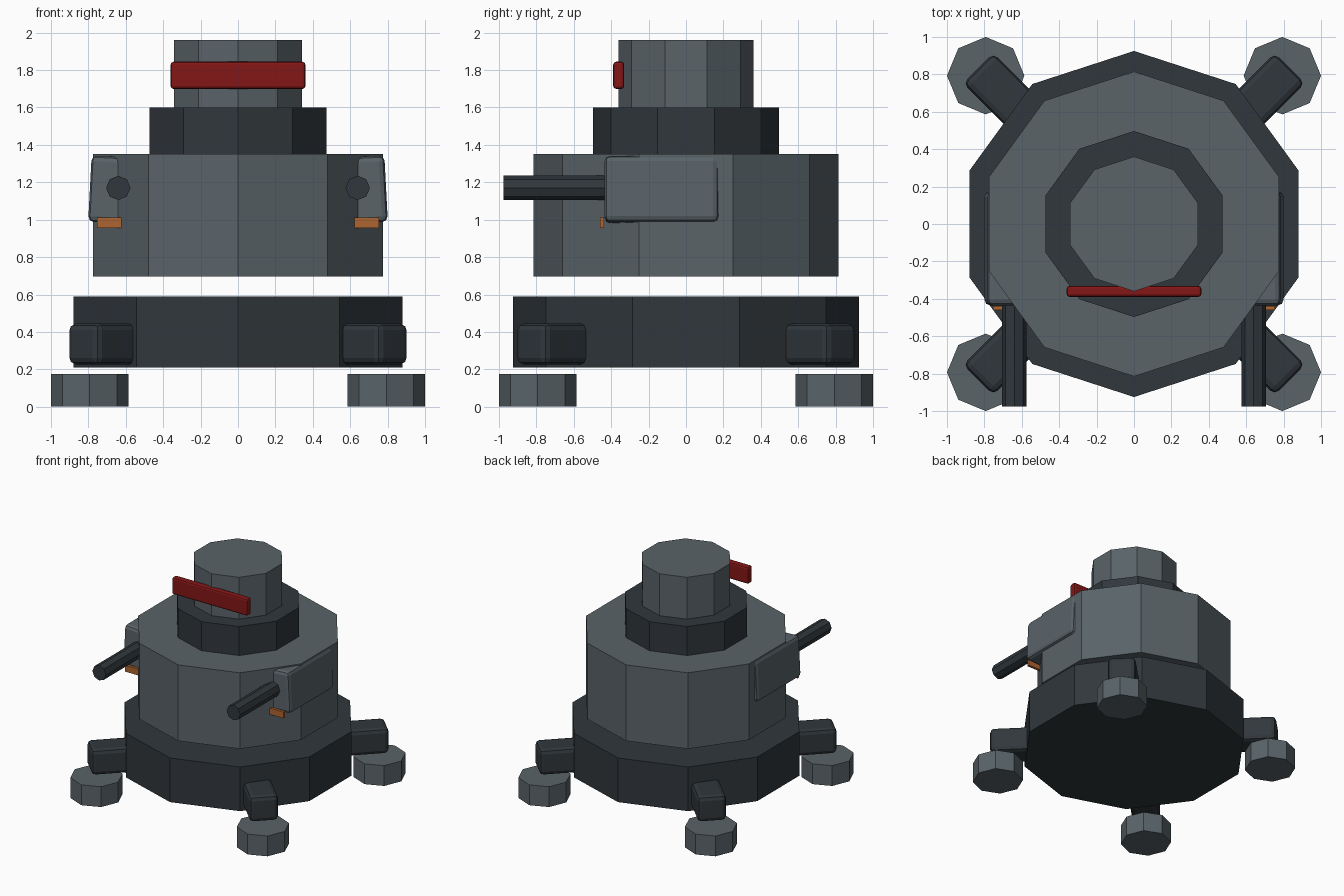
import bpy
from math import pi, radians

if "Cube" in bpy.data.objects:
    bpy.data.objects.remove(bpy.data.objects["Cube"])


def material(name, rgb):
    m = bpy.data.materials.new(name)
    m.diffuse_color = (*rgb, 1)
    m.use_nodes = True
    m.node_tree.nodes["Principled BSDF"].inputs["Base Color"].default_value = m.diffuse_color
    return m


GREY = material("steel_grey", (0.10, 0.125, 0.14))
DARK = material("dark_steel", (0.03, 0.038, 0.045))
RED = material("visor_red", (0.23, 0.008, 0.008))
ORANGE = material("orange", (0.42, 0.13, 0.03))


def finish(name, mat):
    ob = bpy.context.object
    ob.name = name
    ob.data.materials.append(mat)
    return ob


def prism(name, sides, r, z0, z1, mat, x=0, y=0, turn=0):
    bpy.ops.mesh.primitive_cylinder_add(vertices=sides, radius=r, depth=z1 - z0,
                                        location=(x, y, (z0 + z1) / 2), rotation=(0, 0, turn))
    return finish(name, mat)


def block(name, size, loc, mat, rot=(0, 0, 0), bevel=0.0):
    bpy.ops.mesh.primitive_cube_add(size=1, location=loc, rotation=rot)
    ob = finish(name, mat)
    ob.scale = size
    bpy.ops.object.transform_apply(location=False, rotation=False, scale=True)
    if bevel:
        b = ob.modifiers.new("rounding", "BEVEL")
        b.width = bevel
        b.segments = 2
    return ob


# stacked ten-sided hull; first vertex of a cylinder sits on +y
prism("base", 10, 0.925, 0.21, 0.59, DARK)
prism("body", 10, 0.815, 0.695, 1.35, GREY)
prism("neck", 10, 0.497, 1.35, 1.60, DARK)
prism("head", 10, 0.36, 1.60, 1.96, GREY)
block("visor", (0.72, 0.058, 0.145), (0, -0.36, 1.772), RED, bevel=0.015)

# four diagonal legs with octagonal feet
for sx, xname in ((-1, "left"), (1, "right")):
    for sy, yname in ((-1, "front"), (1, "back")):
        block(f"{yname}_{xname}_leg", (0.42, 0.23, 0.22),
              (sx * 0.685, sy * 0.685, 0.335), DARK,
              rot=(0, 0, sx * sy * pi / 4), bevel=0.035)
        prism(f"{yname}_{xname}_foot", 8, 0.207, 0.0, 0.175, GREY,
              x=sx * 0.793, y=sy * 0.793)

# side pods with barrels and marker strips
for s, side in ((-1, "left"), (1, "right")):
    block(f"{side}_pod", (0.31, 0.61, 0.355), (s * 0.637, -0.13, 1.158), GREY,
          rot=(0, -s * radians(3), 0), bevel=0.03)
    bpy.ops.mesh.primitive_cylinder_add(vertices=8, radius=0.065, depth=0.62,
                                        location=(s * 0.64, -0.665, 1.17),
                                        rotation=(pi / 2, 0, 0))
    finish(f"{side}_barrel", DARK)
    block(f"{side}_strip", (0.23, 0.022, 0.055), (s * 0.64, -0.45, 0.983), ORANGE)
